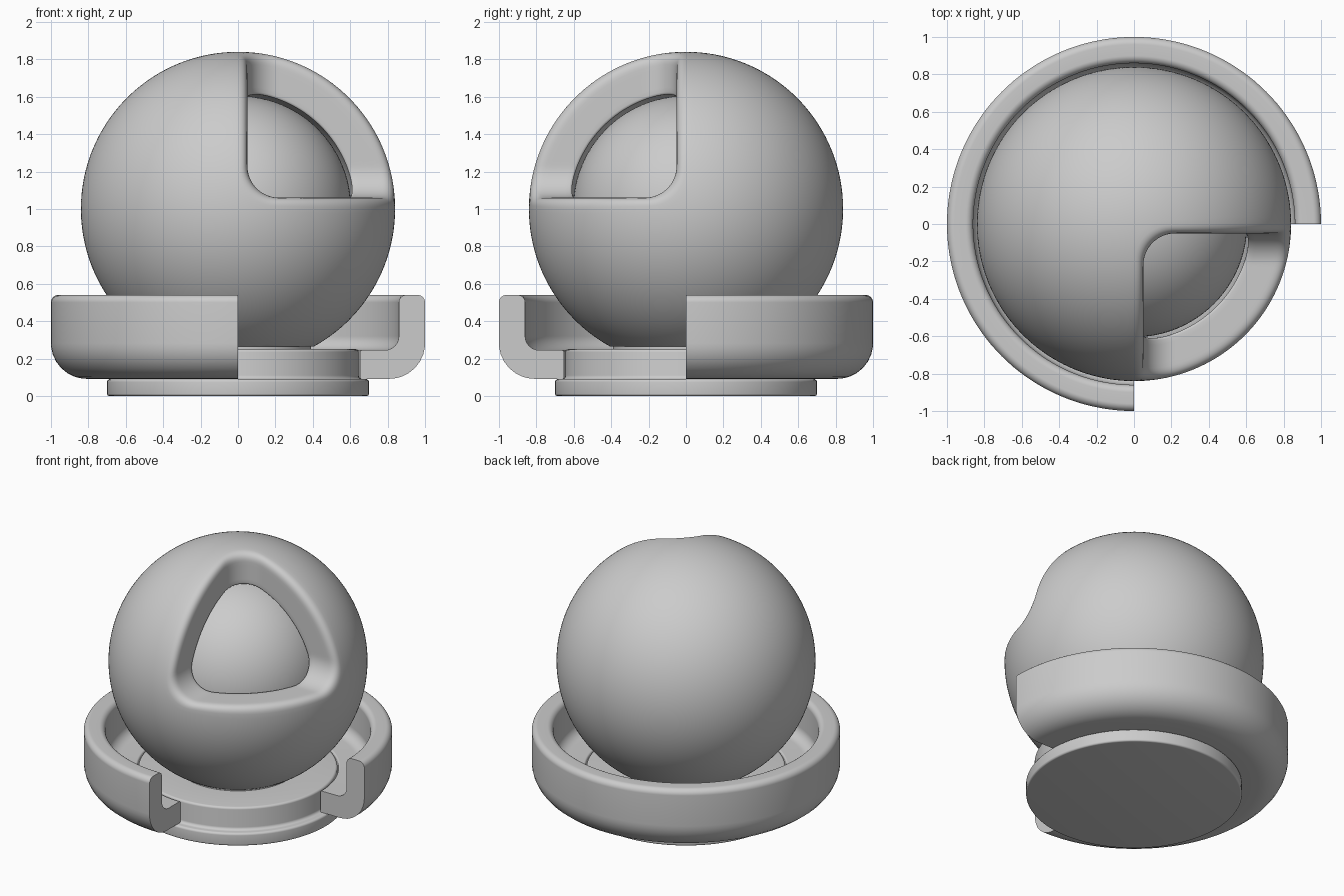
import bpy, bmesh
from math import sin, cos, pi, radians, sqrt, tan
from mathutils import Vector

if "Cube" in bpy.data.objects:
    bpy.data.objects.remove(bpy.data.objects["Cube"])

CENTRE = Vector((0, 0, 1))


def finish(name, bm, angle=35):
    bmesh.ops.remove_doubles(bm, verts=bm.verts, dist=1e-5)
    bmesh.ops.recalc_face_normals(bm, faces=bm.faces)
    me = bpy.data.meshes.new(name)
    bm.to_mesh(me)
    bm.free()
    ob = bpy.data.objects.new(name, me)
    bpy.context.collection.objects.link(ob)
    bpy.ops.object.select_all(action='DESELECT')
    ob.select_set(True)
    bpy.context.view_layer.objects.active = ob
    bpy.ops.object.shade_smooth_by_angle(angle=radians(angle))
    return ob


def rounded(points, steps=8):
    """Profile of (r, z, fillet radius) corners -> list of (r, z)."""
    out = []
    n = len(points)
    for i, (x, z, rad) in enumerate(points):
        p = Vector((x, z))
        if rad == 0:
            out.append(p)
            continue
        a = (Vector(points[i - 1][:2]) - p).normalized()
        b = (Vector(points[(i + 1) % n][:2]) - p).normalized()
        half = a.angle(b) / 2
        c = p + (a + b).normalized() * rad / sin(half)
        s, e = p + a * rad / tan(half) - c, p + b * rad / tan(half) - c
        for k in range(steps + 1):
            t = k / steps
            out.append(c + (s.lerp(e, t)).normalized() * rad)
    return out


def lathe(name, profile, sweep=360, segs=128, closed=False):
    bm = bmesh.new()
    full = sweep == 360
    rings = []
    for i in range(segs if full else segs + 1):
        a = radians(sweep) * i / segs
        rings.append([bm.verts.new((p[0] * cos(a), p[0] * sin(a), p[1])) for p in profile])
    n = len(profile)
    for i in range(segs):
        r0, r1 = rings[i], rings[(i + 1) % len(rings)]
        for j in range(n if closed else n - 1):
            k = (j + 1) % n
            bm.faces.new((r0[j], r1[j], r1[k], r0[k]))
    if not full:
        bm.faces.new(rings[0])
        bm.faces.new(rings[-1])
    return finish(name, bm)


# Base: foot disc with a neck, plus the small seat under the ball
lathe("base", rounded([(0, 0, 0), (0.70, 0, 0.012), (0.70, 0.09, 0.015), (0.645, 0.09, 0.02),
                       (0.645, 0.25, 0.015), (0.39, 0.25, 0), (0.39, 0.266, 0), (0, 0.266, 0)], 4))

# Three-quarter tray ring with an L-shaped section
lathe("tray_ring", rounded([(0.652, 0.092, 0.008), (1.0, 0.092, 0.19), (1.0, 0.54, 0.04),
                            (0.86, 0.54, 0.04), (0.86, 0.245, 0.075), (0.652, 0.245, 0.012)]),
      sweep=270, segs=108, closed=True)

# Inner ball
bm = bmesh.new()
bmesh.ops.create_uvsphere(bm, u_segments=96, v_segments=48, radius=0.605)
bmesh.ops.translate(bm, verts=bm.verts, vec=CENTRE)
finish("inner_ball", bm)

# Outer shell: polar grid around the axis of the corner-shaped window
R_OUT, R_IN, BEVEL, CORNER = 0.84, 0.625, 0.055, 0.17
AXIS = Vector((1, -1, 1)).normalized()
UP = (Vector((0, 0, 1)) - AXIS * AXIS.z).normalized()
SIDE = AXIS.cross(UP)


def direction(theta, u):
    return AXIS * cos(theta) + (UP * cos(u) + SIDE * sin(u)) * sin(theta)


def in_window(p):
    d = (p.x - 0.05, -p.y - 0.05, p.z - 0.06)
    return sqrt(sum(max(CORNER - v, 0) ** 2 for v in d)) < CORNER


def window_edge(r, u):
    lo, hi = 0.0, pi / 2
    for _ in range(24):
        mid = (lo + hi) / 2
        if in_window(direction(mid, u) * r):
            lo = mid
        else:
            hi = mid
    return lo


def shell_column(u):
    def wall(r):
        return direction(window_edge(r, u), u) * r

    def sphere(r, width, rows):
        t0 = window_edge(r, u) + width / r
        return [direction(t0 + (pi - t0) * k / rows, u) * r for k in range(rows + 1)]

    def curve(a, b, c, n):
        return [a * (1 - t) ** 2 + b * 2 * t * (1 - t) + c * t * t for t in (k / n for k in range(1, n))]

    outer, inner = sphere(R_OUT, BEVEL, 64), sphere(R_IN, 0.015, 32)
    top, low = R_OUT - BEVEL, R_IN + 0.015
    walls = [wall(low + (top - low) * k / 6) for k in range(7)]
    return (inner[::-1] + curve(inner[0], wall(R_IN), walls[0], 3) + walls
            + curve(walls[-1], wall(R_OUT), outer[0], 8) + outer)


bm = bmesh.new()
SEGS = 180
cols = [[bm.verts.new(p + CENTRE) for p in shell_column(2 * pi * i / SEGS)] for i in range(SEGS)]
for i in range(SEGS):
    a, b = cols[i], cols[(i + 1) % SEGS]
    for j in range(len(a) - 1):
        bm.faces.new((a[j], b[j], b[j + 1], a[j + 1]))
bmesh.ops.remove_doubles(bm, verts=bm.verts, dist=1e-5)

# Flat underside of the shell
cut = bmesh.ops.bisect_plane(bm, geom=bm.verts[:] + bm.edges[:] + bm.faces[:],
                             plane_co=(0, 0, 0.265), plane_no=(0, 0, 1), clear_inner=True)
rim = [e for e in cut["geom_cut"] if isinstance(e, bmesh.types.BMEdge)]
bmesh.ops.contextual_create(bm, geom=rim)
finish("outer_shell", bm, 40)
